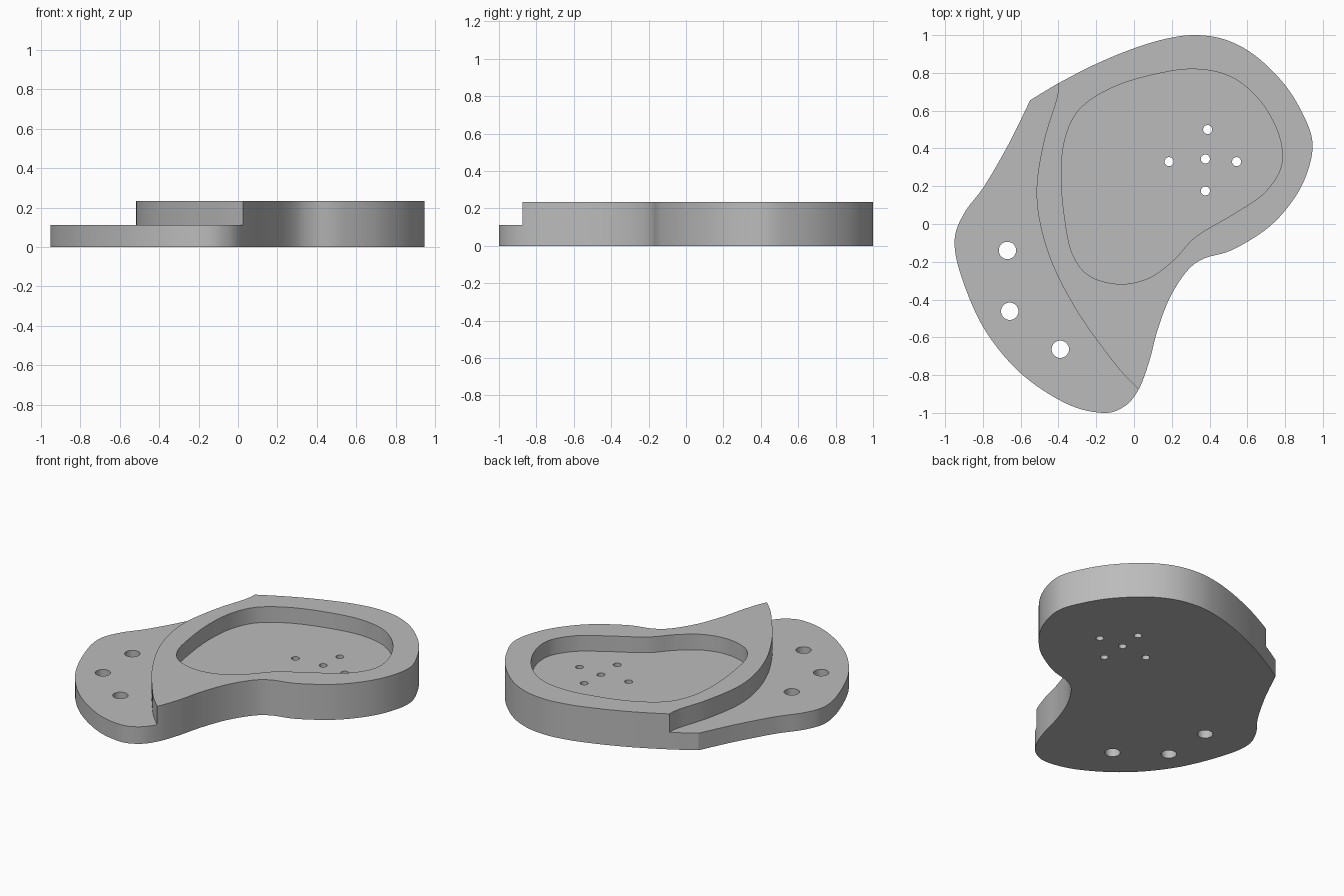
import bpy
import bmesh
from math import cos, sin, tau, radians
from mathutils import Vector

cube = bpy.data.objects.get("Cube")
if cube:
    bpy.data.objects.remove(cube, do_unlink=True)

HEIGHT, LEDGE, FLOOR = 0.233, 0.112, 0.13

grey = bpy.data.materials.new("plain grey")
grey.use_nodes = True
colour = (0.5, 0.5, 0.5, 1)
grey.diffuse_color = colour
grey.node_tree.nodes["Principled BSDF"].inputs["Base Color"].default_value = colour


def smooth_curve(points, closed=False, steps=8):
    """Catmull-Rom curve through the points."""
    pts = [Vector(p) for p in points]
    n = len(pts)

    def at(i):
        return pts[i % n] if closed else pts[max(0, min(n - 1, i))]

    result = []
    for i in range(n if closed else n - 1):
        a, b, c, d = (at(i + k) for k in (-1, 0, 1, 2))
        for s in range(steps):
            t = s / steps
            result.append(b + (c - a) * t / 2
                          + (a - b * 2.5 + c * 2 - d / 2) * t ** 2
                          + (b * 3 - a - c * 3 + d) * t ** 3 / 2)
    if not closed:
        result.append(pts[-1])
    return result


def prism(name, outline, bottom, top):
    """Solid made by raising a flat outline."""
    bm = bmesh.new()
    face = bm.faces.new([bm.verts.new((p[0], p[1], bottom)) for p in outline])
    raised = bmesh.ops.extrude_face_region(bm, geom=[face])["geom"]
    verts = [v for v in raised if isinstance(v, bmesh.types.BMVert)]
    bmesh.ops.translate(bm, verts=verts, vec=(0, 0, top - bottom))
    bmesh.ops.recalc_face_normals(bm, faces=bm.faces)
    mesh = bpy.data.meshes.new(name)
    bm.to_mesh(mesh)
    bm.free()
    mesh.materials.append(grey)
    obj = bpy.data.objects.new(name, mesh)
    bpy.context.collection.objects.link(obj)
    return obj


def circle(x, y, radius, sides=32):
    return [(x + radius * cos(tau * i / sides), y + radius * sin(tau * i / sides))
            for i in range(sides)]


# Outer outline, starting and ending at its one sharp corner
corner = (-.55, .655)
outline = smooth_curve([
    corner, (-.4, .745), (-.2, .848), (0, .93), (.18, .983), (.34, 1), (.5, .97),
    (.65, .885), (.8, .735), (.9, .57), (.945, .43), (.92, .28), (.845, .13),
    (.71, -.02), (.52, -.137), (.37, -.183), (.28, -.25), (.19, -.39),
    (.125, -.56), (.08, -.73), (.025, -.875), (-.05, -.965), (-.165, -1),
    (-.36, -.95), (-.6, -.79), (-.79, -.56), (-.91, -.29), (-.95, -.09),
    (-.9, .055), (-.79, .205), (-.66, .43), corner])[:-1]

# Edge of the raised part, closed off outside the body
ledge = smooth_curve([
    (-.4, .745), (-.41, .66), (-.475, .447), (-.515, .2), (-.495, -.01),
    (-.42, -.24), (-.29, -.48), (-.155, -.67), (-.06, -.79), (.025, -.875)])
ledge = [(-.4, 1.2)] + ledge + [(.14, -.98), (.14, -1.2), (-1.2, -1.2), (-1.2, 1.2)]

# Shallow basin
basin = smooth_curve([
    (.31, .82), (.08, .785), (-.13, .715), (-.29, .605), (-.365, .45),
    (-.385, .25), (-.365, .02), (-.325, -.16), (-.235, -.275), (-.075, -.318),
    (.08, -.285), (.21, -.19), (.33, -.065), (.53, .055), (.69, .165),
    (.78, .31), (.765, .475), (.665, .655), (.51, .78)], closed=True)

body = prism("dish_body", outline, 0, HEIGHT)
cutters = [prism("ledge_cutter", ledge, LEDGE, 1),
           prism("basin_cutter", basin, FLOOR, 1)]

# Finger-sized holes in the ledge and drain holes in the basin
for x, y in [(-.67, -.14), (-.658, -.462), (-.39, -.663)]:
    cutters.append(prism("ledge_hole_cutter", circle(x, y, .046), -1, 1))
for x, y in [(.39, .5), (.186, .33), (.378, .344), (.543, .33), (.378, .175)]:
    cutters.append(prism("drain_hole_cutter", circle(x, y, .024), -1, 1))

for cutter in cutters:
    cutter.hide_render = True
    cut = body.modifiers.new(cutter.name, 'BOOLEAN')
    cut.operation = 'DIFFERENCE'
    cut.solver = 'EXACT'
    cut.object = cutter

# Keep the cut result and drop the cutters
graph = bpy.context.evaluated_depsgraph_get()
cut_mesh = bpy.data.meshes.new_from_object(body.evaluated_get(graph))
body.modifiers.clear()
body.data = cut_mesh
body.data.name = "dish_body"
for cutter in cutters:
    bpy.data.objects.remove(cutter, do_unlink=True)

bpy.ops.object.select_all(action='DESELECT')
body.select_set(True)
bpy.context.view_layer.objects.active = body
bpy.ops.object.shade_smooth_by_angle(angle=radians(25))
